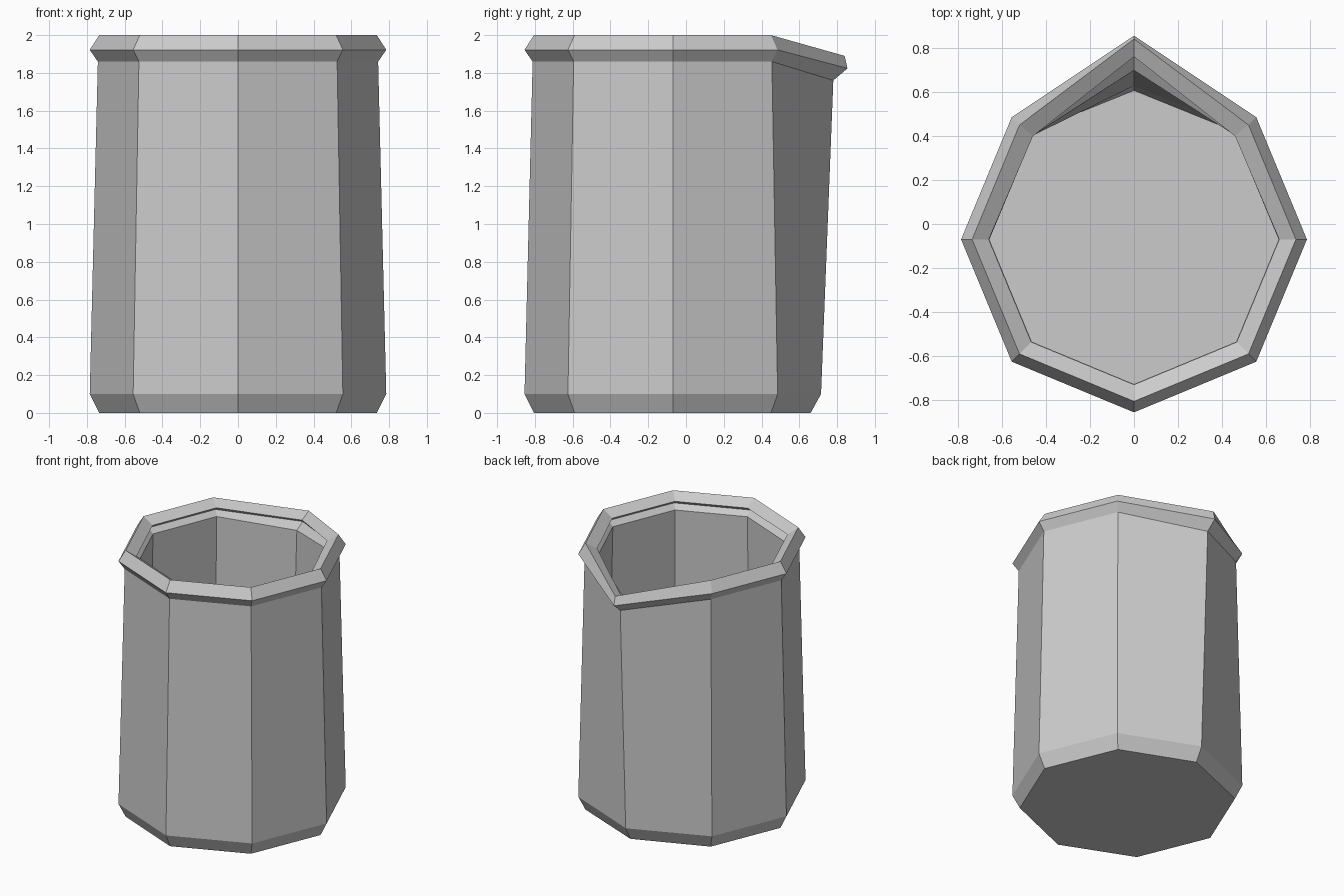
import bpy, bmesh, math

if "Cube" in bpy.data.objects:
    bpy.data.objects.remove(bpy.data.objects["Cube"])

SIDES, CY = 8, -0.07

# Outer profile: radius, height, spout-vertex y, spout-vertex height
PROFILE = [
    (0.735, 0.00, 0.66, 0.00),
    (0.785, 0.10, 0.715, 0.10),
    (0.742, 1.86, 0.78, 1.76),
    (0.785, 1.922, 0.855, 1.824),
    (0.735, 2.00, 0.84, 1.89),
]

bm = bmesh.new()
rings = []
for r, z, spout_y, spout_z in PROFILE:
    ring = []
    for i in range(SIDES):
        a = 2 * math.pi * i / SIDES
        if i == SIDES // 4:  # pulled-out pouring spout at the back
            co = (0, spout_y, spout_z)
        else:
            co = (r * math.cos(a), CY + r * math.sin(a), z)
        ring.append(bm.verts.new(co))
    rings.append(ring)

# Walls and closed base
for lo, hi in zip(rings, rings[1:]):
    for i in range(SIDES):
        j = (i + 1) % SIDES
        bm.faces.new((lo[i], lo[j], hi[j], hi[i]))
bm.faces.new(list(reversed(rings[0])))
bm.normal_update()

mesh = bpy.data.meshes.new("pitcher_body")
bm.to_mesh(mesh)
bm.free()
body = bpy.data.objects.new("pitcher_body", mesh)
bpy.context.collection.objects.link(body)

# Inward wall thickness gives the inner wall, floor and sloped lip
solid = body.modifiers.new("wall_thickness", 'SOLIDIFY')
solid.thickness = 0.09
solid.offset = -1
